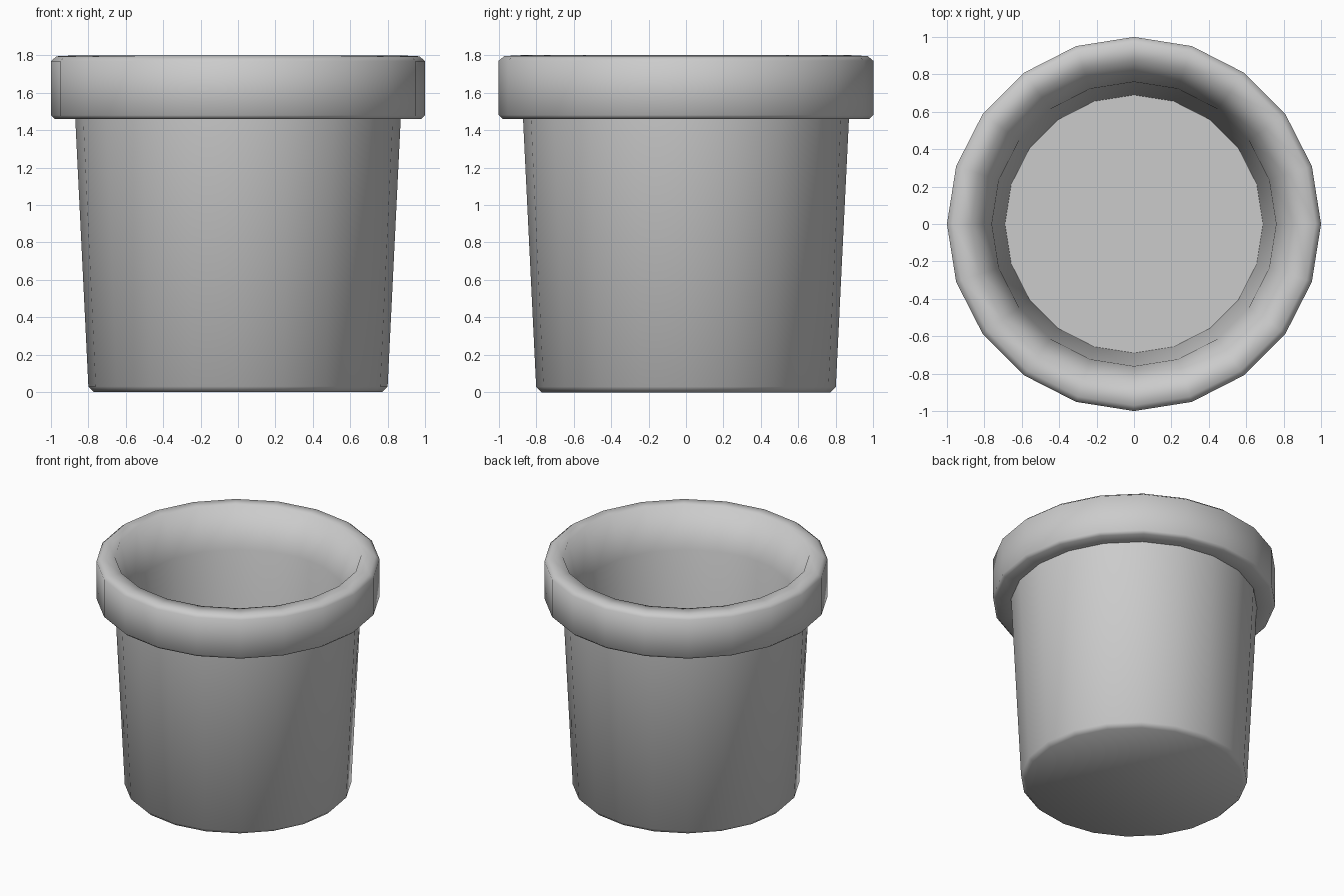
import bpy, bmesh
from math import cos, sin, tau, radians

if "Cube" in bpy.data.objects:
    bpy.data.objects.remove(bpy.data.objects["Cube"])

SIDES = 20

# Profile (radius, height): underside, outer wall, rim, inner wall, inner floor
PROFILE = [
    (0.77, 0.00), (0.80, 0.03), (0.87, 1.46),
    (0.98, 1.46), (1.00, 1.48), (1.00, 1.77), (0.97, 1.795),
    (0.87, 1.80), (0.76, 1.50), (0.69, 0.10),
]

# Pot: rings joined by quads, closed by two caps
bm = bmesh.new()
rings = [[bm.verts.new((r * cos(tau * i / SIDES), r * sin(tau * i / SIDES), z))
          for i in range(SIDES)] for r, z in PROFILE]
for low, high in zip(rings, rings[1:]):
    for i in range(SIDES):
        j = (i + 1) % SIDES
        bm.faces.new((low[i], low[j], high[j], high[i]))
bm.faces.new(rings[0][::-1])
bm.faces.new(rings[-1])
bmesh.ops.recalc_face_normals(bm, faces=bm.faces)

mesh = bpy.data.meshes.new("pot")
bm.to_mesh(mesh)
bm.free()
pot = bpy.data.objects.new("pot", mesh)
bpy.context.collection.objects.link(pot)

# Soft shading, crisp under the rim and at the floor
bpy.context.view_layer.objects.active = pot
pot.select_set(True)
bpy.ops.object.shade_smooth_by_angle(angle=radians(80))
